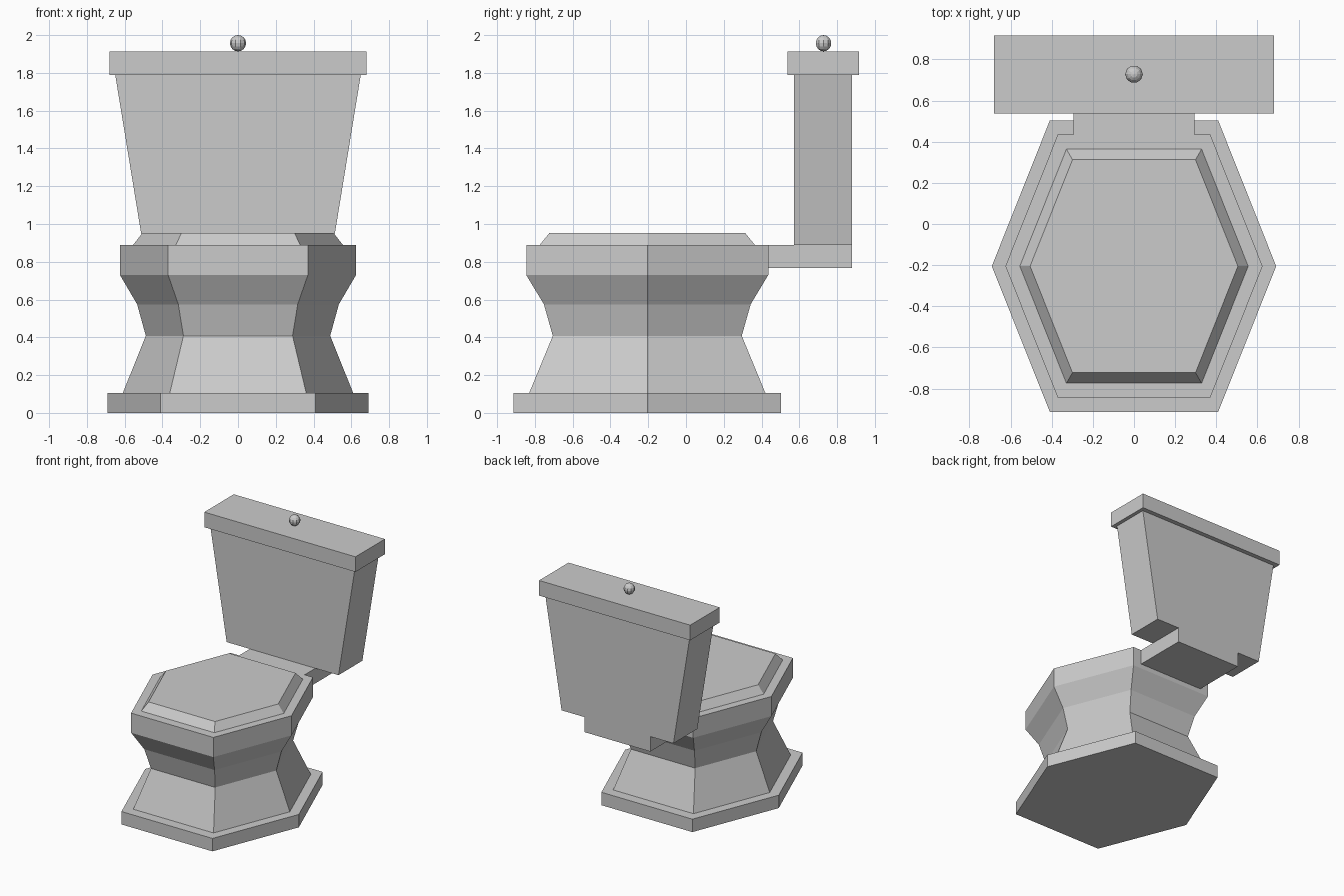
import bpy, bmesh
from math import radians

if "Cube" in bpy.data.objects:
    bpy.data.objects.remove(bpy.data.objects["Cube"])

CY = -0.205                      # centre of the six-sided bowl
HEX = [(1, 0), (0.592, 1.025), (-0.592, 1.025),
       (-1, 0), (-0.592, -1.025), (0.592, -1.025)]


def loft(name, rings):
    """Skin matching rings of points from bottom to top and cap both ends."""
    bm = bmesh.new()
    rows = [[bm.verts.new(p) for p in ring] for ring in rings]
    n = len(rows[0])
    for lo, hi in zip(rows, rows[1:]):
        for i in range(n):
            j = (i + 1) % n
            bm.faces.new((lo[i], lo[j], hi[j], hi[i]))
    bm.faces.new(rows[0][::-1])
    bm.faces.new(rows[-1])
    bmesh.ops.recalc_face_normals(bm, faces=bm.faces)
    me = bpy.data.meshes.new(name)
    bm.to_mesh(me)
    bm.free()
    ob = bpy.data.objects.new(name, me)
    bpy.context.collection.objects.link(ob)
    return ob


def hex_loft(name, profile):
    """profile: (half width, z) pairs."""
    return loft(name, [[(r * x, CY + r * y, z) for x, y in HEX] for r, z in profile])


def slab(name, y0, y1, profile):
    """Box, symmetric in x, whose half width may change with height."""
    return loft(name, [[(-w, y0, z), (w, y0, z), (w, y1, z), (-w, y1, z)]
                       for w, z in profile])


# Pedestal, bowl and seat lid
hex_loft("base_plinth", [(0.691, 0), (0.691, 0.105)])
hex_loft("bowl", [(0.61, 0.105), (0.488, 0.408), (0.534, 0.575), (0.625, 0.73), (0.625, 0.89)])
hex_loft("seat_lid", [(0.555, 0.89), (0.505, 0.953)])

# Shelf joining bowl and tank, tapered tank and its cover
slab("tank_shelf", 0.435, 0.88, [(0.295, 0.768), (0.295, 0.89)])
slab("tank", 0.573, 0.88, [(0.503, 0.89), (0.65, 1.79)])
slab("tank_cover", 0.538, 0.917, [(0.68, 1.79), (0.68, 1.913)])

# Flush knob
bpy.ops.mesh.primitive_uv_sphere_add(segments=10, ring_count=8, radius=0.043,
                                     location=(0, 0.728, 1.957),
                                     rotation=(0, 0, radians(18)))
bpy.context.object.name = "flush_knob"
